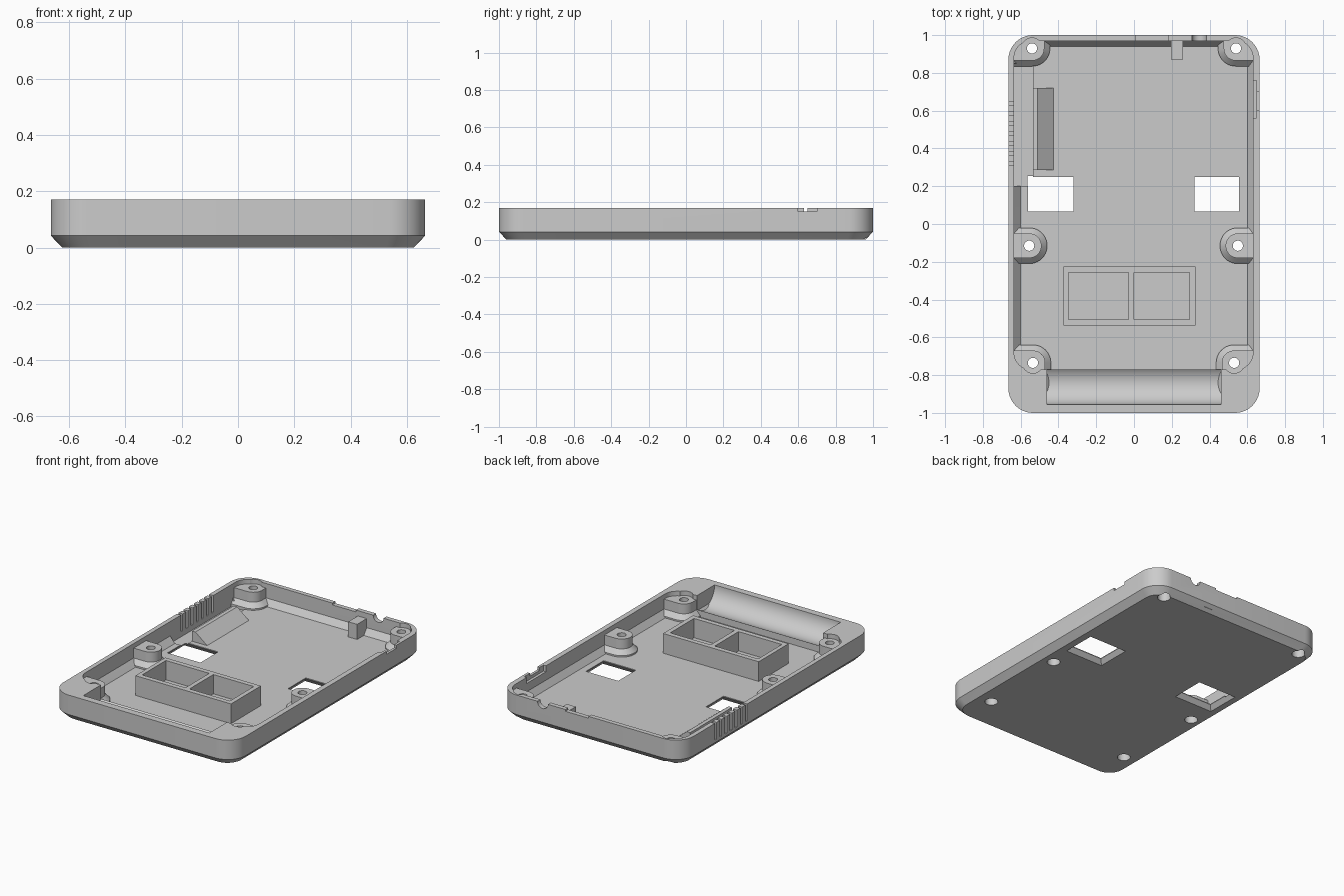
import bpy, bmesh
from math import sin, cos, pi, radians

if "Cube" in bpy.data.objects:
    bpy.data.objects.remove(bpy.data.objects["Cube"])

grey = bpy.data.materials.new("light_grey_plastic")
grey.use_nodes = True
COLOUR = (0.6, 0.6, 0.6, 1)
grey.diffuse_color = COLOUR
grey.node_tree.nodes["Principled BSDF"].inputs["Base Color"].default_value = COLOUR

WIDE, TALL, FLOOR = 0.665, 0.17, 0.035


def rounded(x0, x1, y0, y1, r, z, n=10):
    """Rounded rectangle ring at height z."""
    pts = []
    corners = ((x1 - r, y1 - r), (x0 + r, y1 - r), (x0 + r, y0 + r), (x1 - r, y0 + r))
    for k, (cx, cy) in enumerate(corners):
        for i in range(n + 1):
            a = (k + i / n) * pi / 2
            pts.append((cx + r * cos(a), cy + r * sin(a), z))
    return pts


def rect(x0, x1, y0, y1, z):
    return [(x0, y0, z), (x1, y0, z), (x1, y1, z), (x0, y1, z)]


def circle(x, y, r, z, n=32):
    return [(x + r * cos(2 * pi * i / n), y + r * sin(2 * pi * i / n), z) for i in range(n)]


def loft(name, rings):
    """Closed solid through rings with equal point counts."""
    bm = bmesh.new()
    loops = [[bm.verts.new(p) for p in ring] for ring in rings]
    n = len(loops[0])
    for a, b in zip(loops, loops[1:]):
        for i in range(n):
            j = (i + 1) % n
            bm.faces.new((a[i], a[j], b[j], b[i]))
    bm.faces.new(loops[0])
    bm.faces.new(loops[-1])
    bmesh.ops.recalc_face_normals(bm, faces=bm.faces)
    mesh = bpy.data.meshes.new(name)
    bm.to_mesh(mesh)
    bm.free()
    mesh.materials.append(grey)
    ob = bpy.data.objects.new(name, mesh)
    bpy.context.collection.objects.link(ob)
    return ob


def block(name, x0, x1, y0, y1, z0, z1):
    return loft(name, [rect(x0, x1, y0, y1, z0), rect(x0, x1, y0, y1, z1)])


def combine(ob, tool, operation="DIFFERENCE", keep=False):
    mod = ob.modifiers.new("cut", "BOOLEAN")
    mod.operation, mod.solver, mod.object = operation, "EXACT", tool
    bpy.context.view_layer.update()
    bpy.context.view_layer.objects.active = ob
    bpy.ops.object.modifier_apply(modifier=mod.name)
    if not keep:
        bpy.data.objects.remove(tool)


def cut_block(ob, *bounds):
    combine(ob, block("cutter", *bounds))


def outer_solid(name, gap):
    """Case outline with the chamfered underside, shrunk by gap."""
    w, h = WIDE - gap, 1 - gap
    low = 0.042
    return loft(name, [rounded(-w + 0.04, w - 0.04, -h + 0.04, h - 0.04, 0.1, gap),
                       rounded(-w, w, -h, h, 0.13, low + gap / 2),
                       rounded(-w, w, -h, h, 0.13, TALL)])


# Case shell with its chamfered cavity
shell = outer_solid("case_shell", 0)
cavity = loft("cutter", [rounded(-0.6, 0.6, -0.77, 0.94, 0.06, FLOOR),
                         rounded(-0.635, 0.63, -0.771, 0.97, 0.09, 0.075),
                         rounded(-0.635, 0.63, -0.771, 0.97, 0.09, 0.3)])
combine(shell, cavity)

# Cylindrical trough in the solid front end
arc = [(-0.84 + 0.115 * cos(2 * pi * i / 64), TALL + 0.115 * sin(2 * pi * i / 64))
       for i in range(64)]
combine(shell, loft("cutter", [[(x, y, z) for y, z in arc] for x in (-0.46, 0.46)]))

# Recess along the vented wall, and the vents
cut_block(shell, -0.635, -0.535, 0.2, 0.85, 0.026, 0.3)
for i in range(7):
    y = 0.64 - i * 0.053
    cut_block(shell, -0.7, -0.6, y - 0.009, y + 0.009, 0.06, 0.3)

# Switch notch in the side wall, cable notches in the back wall
cut_block(shell, 0.6, 0.648, 0.56, 0.76, 0.13, 0.3)
cut_block(shell, 0.6, 0.7, 0.6, 0.7, 0.15, 0.3)
cut_block(shell, 0.01, 0.18, 0.95, 1.1, 0.158, 0.3)
hole = [(0.345 + 0.038 * cos(2 * pi * i / 32), TALL + 0.038 * sin(2 * pi * i / 32))
        for i in range(32)]
combine(shell, loft("cutter", [[(x, y, z) for x, z in hole] for y in (0.95, 1.1)]))

# Two windows, flared towards the underside
for x0, x1 in ((-0.56, -0.32), (0.32, 0.555)):
    rings = [rect(x0 - g, x1 + g, 0.065 - g, 0.25 + g, z)
             for g, z in ((0.03, -0.01), (0, 0.03), (0, 0.1))]
    combine(shell, loft("cutter", rings))

# Screw posts: rounded columns on flared bases, merged into the walls
clip = outer_solid("post_clip", 0.006)
clip.hide_render = True
posts = []


def post_ring(x, y, sx, sy, r, z):
    """Outline running from the post out to the wall on side sx, and sy if a corner."""
    xs = sorted((x - sx * r, x + sx * 0.3))
    ys = sorted((y - sy * r, y + sy * 0.3)) if sy else (y - r, y + r)
    return rounded(*xs, *ys, r * 0.99, z)


for name, x, y, sx, sy in (("back_right", -0.54, 0.93, -1, 1),
                           ("back_left", 0.54, 0.93, 1, 1),
                           ("middle_right", -0.555, -0.115, -1, 0),
                           ("middle_left", 0.55, -0.115, 1, 0),
                           ("front_right", -0.535, -0.735, -1, -1),
                           ("front_left", 0.53, -0.735, 1, -1)):
    post = loft(name + "_screw_post", [post_ring(x, y, sx, sy, r, z) for r, z in
                                       ((0.095, 0.02), (0.095, 0.045), (0.065, 0.075), (0.065, 0.14))])
    combine(post, clip, "INTERSECT", keep=True)
    drill = loft("cutter", [circle(x, y, r, z) for r, z in
                            ((0.04, -0.1), (0.04, 0.08), (0.027, 0.0801), (0.027, 0.139),
                             (0.055, 0.1401), (0.055, 0.3))])
    combine(post, drill, keep=True)
    combine(shell, drill)
    posts.append(post)
bpy.data.objects.remove(clip)

# Two-pocket tray standing on the floor
tray = block("pocket_tray", -0.373, 0.325, -0.537, -0.225, 0.02, 0.165)
for x0, x1 in ((-0.346, -0.03), (0.0, 0.295)):
    cut_block(tray, x0, x1, -0.505, -0.257, 0.038, 0.3)

# Wedge rib beside the vents, and the locating peg at the back
wedge_profile = [(-0.535, 0.02), (-0.425, 0.02), (-0.425, FLOOR), (-0.51, 0.102), (-0.535, 0.102)]
wedge = loft("wedge_rib", [[(x, y, z) for x, z in wedge_profile] for y in (0.285, 0.72)])
peg = block("locating_peg", 0.195, 0.26, 0.87, 0.98, 0.02, 0.135)

# Smooth the curved walls, keep the edges crisp
bpy.ops.object.select_all(action="DESELECT")
for ob in [shell, tray, wedge, peg] + posts:
    ob.select_set(True)
bpy.context.view_layer.objects.active = shell
bpy.ops.object.shade_smooth_by_angle(angle=radians(25))
